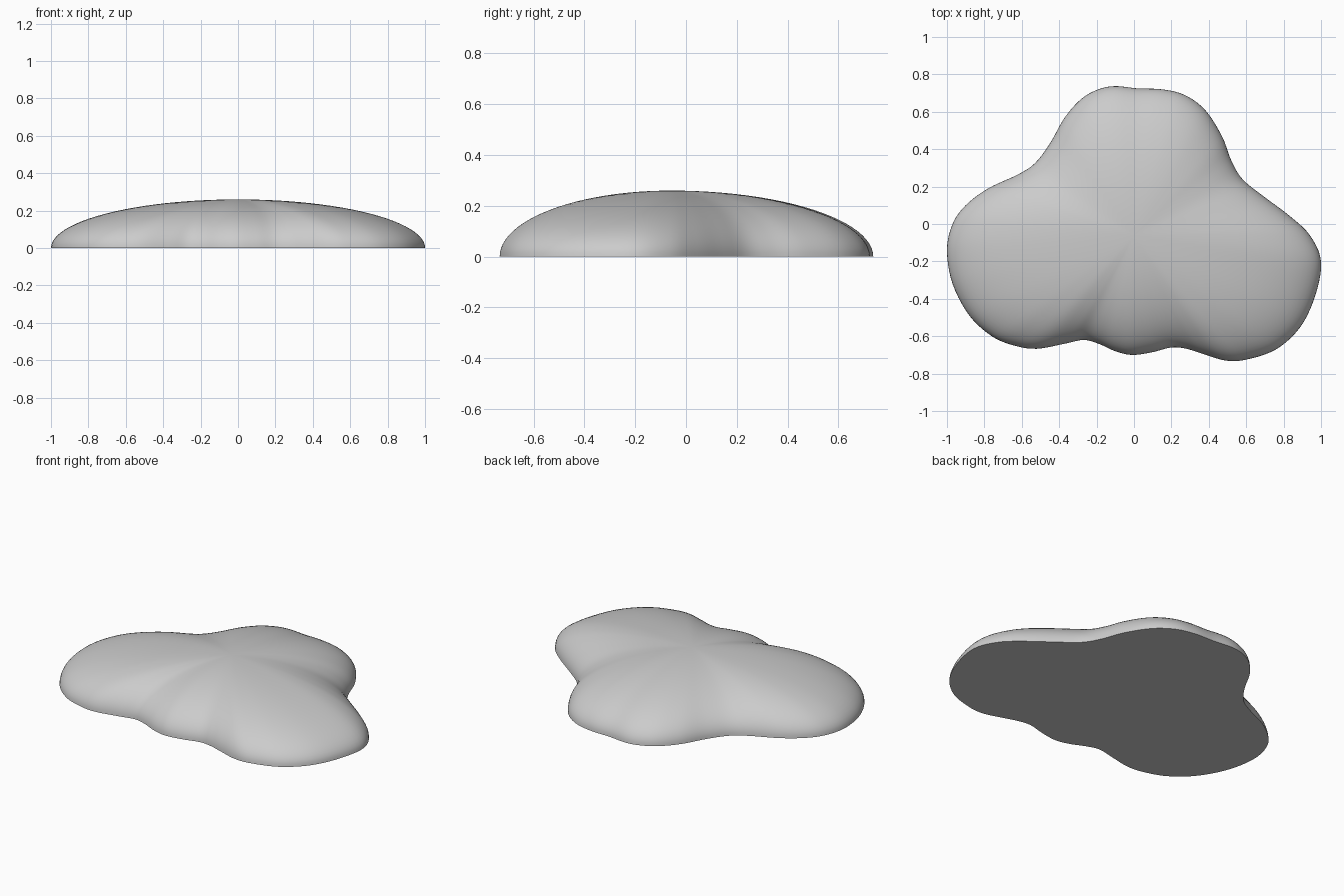
import bpy
import bmesh
import math
from mathutils import Vector

cube = bpy.data.objects.get("Cube")
if cube:
    bpy.data.objects.remove(cube, do_unlink=True)

# Settings for the lobed dome
PEAK = Vector((0, -0.06))
HEIGHT = 0.26
STEPS = 5
RINGS = 24

# Footprint, clockwise from the back
OUTLINE = [
    (-.1, .737), (.02, .725), (.15, .72), (.27, .69), (.38, .61), (.47, .47),
    (.52, .34), (.58, .24), (.69, .15), (.83, .045), (.94, -.06), (1, -.2),
    (.97, -.38), (.89, -.55), (.76, -.67), (.6, -.725), (.49, -.73),
    (.37, -.695), (.28, -.667), (.2, -.66), (.1, -.685), (-.01, -.7),
    (-.1, -.68), (-.19, -.64), (-.27, -.62), (-.37, -.64), (-.52, -.667),
    (-.64, -.65), (-.76, -.6), (-.88, -.49), (-.97, -.32), (-1, -.14),
    (-.97, 0), (-.9, .1), (-.78, .19), (-.62, .265), (-.53, .325),
    (-.45, .43), (-.37, .57), (-.28, .67), (-.19, .72),
]


def smooth_loop(points, steps):
    """Run a closed, rounded curve through the points."""
    points = [Vector(p) for p in points]
    count = len(points)
    result = []
    for i in range(count):
        before, start, end, after = (points[(i + k) % count] for k in (-1, 0, 1, 2))
        leave, arrive = (end - before) / 2, (after - start) / 2
        for step in range(steps):
            t = step / steps
            blend = t * t * (3 - 2 * t)
            result.append(start.lerp(end, blend)
                          + leave * (t * (1 - t) ** 2)
                          - arrive * (t * t * (1 - t)))
    return result


def flat_material(name, color):
    material = bpy.data.materials.new(name)
    material.use_nodes = True
    material.diffuse_color = color
    shader = next(n for n in material.node_tree.nodes if n.type == "BSDF_PRINCIPLED")
    shader.inputs["Base Color"].default_value = color
    return material


def build_dome(name, outline, material):
    """Shrink the footprint towards the peak along a quarter ellipse."""
    bm = bmesh.new()
    rings = []
    for level in range(RINGS):
        angle = math.pi / 2 * level / RINGS
        ring = []
        for point in outline:
            spot = PEAK + (point - PEAK) * math.cos(angle)
            ring.append(bm.verts.new((spot.x, spot.y, HEIGHT * math.sin(angle))))
        rings.append(ring)
    top = bm.verts.new((PEAK.x, PEAK.y, HEIGHT))
    base = bm.verts.new((PEAK.x, PEAK.y, 0))
    count = len(outline)
    for i in range(count):
        j = (i + 1) % count
        for lower, upper in zip(rings, rings[1:]):
            bm.faces.new((lower[i], upper[i], upper[j], lower[j]))
        bm.faces.new((rings[-1][i], top, rings[-1][j]))
        bm.faces.new((rings[0][j], base, rings[0][i]))
    bmesh.ops.recalc_face_normals(bm, faces=bm.faces)
    mesh = bpy.data.meshes.new(name)
    bm.to_mesh(mesh)
    bm.free()
    mesh.materials.append(material)
    dome = bpy.data.objects.new(name, mesh)
    bpy.context.collection.objects.link(dome)
    return dome


# Rounded top with a flat underside
grey = flat_material("light grey", (0.6, 0.6, 0.6, 1))
puddle = build_dome("lobed_dome", smooth_loop(OUTLINE, STEPS), grey)
bpy.ops.object.select_all(action="DESELECT")
puddle.select_set(True)
bpy.context.view_layer.objects.active = puddle
bpy.ops.object.shade_smooth_by_angle(angle=math.radians(40))
